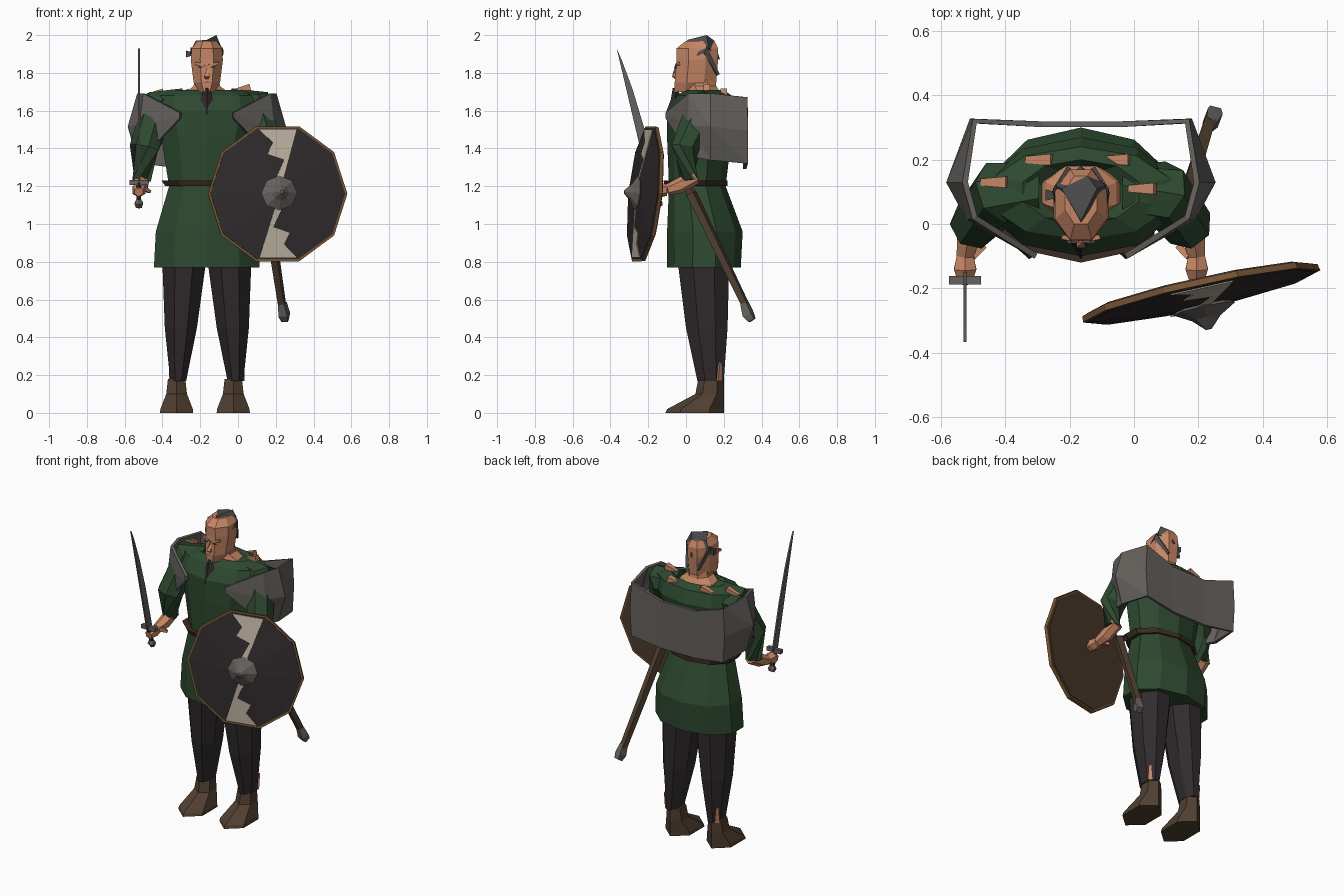
import bpy, bmesh
from math import sin, cos, pi
from mathutils import Vector, Matrix

if "Cube" in bpy.data.objects:
    bpy.data.objects.remove(bpy.data.objects["Cube"])

# The body stands left of the shield; every part is built about the body centre line
BODY_CENTRE = Vector((-.165, 0, 0))


def material(name, *rgb):
    mat = bpy.data.materials.new(name)
    mat.use_nodes = True
    mat.diffuse_color = (*rgb, 1)
    mat.node_tree.nodes["Principled BSDF"].inputs["Base Color"].default_value = (*rgb, 1)
    return mat


skin = material("skin", .56, .24, .13)
green = material("tunic_green", .027, .067, .03)
dark = material("dark_cloth", .03, .024, .026)
grey = material("cape_grey", .13, .12, .11)
brown = material("leather_brown", .08, .05, .03)
cream = material("shield_cream", .5, .44, .35)
tan = material("rim_tan", .18, .09, .035)
hair = material("hair_grey", .075, .073, .075)
belt_brown = material("belt_brown", .045, .024, .017)


def finish(name, bm, mat):
    bmesh.ops.recalc_face_normals(bm, faces=bm.faces)
    mesh = bpy.data.meshes.new(name)
    bm.to_mesh(mesh)
    bm.free()
    mesh.materials.append(mat)
    part = bpy.data.objects.new(name, mesh)
    part.location = BODY_CENTRE
    bpy.context.collection.objects.link(part)
    return part


def bridge(name, rings, mat):
    """Join closed rings of points and cap both ends."""
    bm = bmesh.new()
    loops = [[bm.verts.new(point) for point in ring] for ring in rings]
    for low, high in zip(loops, loops[1:]):
        for i in range(len(low)):
            bm.faces.new((low[i - 1], low[i], high[i], high[i - 1]))
    bm.faces.new(loops[0])
    bm.faces.new(loops[-1])
    return finish(name, bm, mat)


def loft(name, rings, mat, sides=8, phase=.5, x=0, lean=0, matrix=Matrix()):
    """Each ring is (height, half width, front, back)."""
    angles = [2 * pi * (i + phase) / sides for i in range(sides)]
    wide = max(cos(a) for a in angles)
    deep = max(sin(a) for a in angles)
    bridge(name, [[matrix @ Vector((x + lean * z + half * cos(a) / wide,
                                    (front + back + (back - front) * sin(a) / deep) / 2, z))
                   for a in angles] for z, half, front, back in rings], mat)


def tube(name, path, mat, sides=4, mirror=1):
    """Each path point is (x, y, z, radius)."""
    points = [Vector((mirror * x, y, z)) for x, y, z, radius in path]
    rings = []
    for i, point in enumerate(points):
        along = points[min(i + 1, len(points) - 1)] - points[max(i - 1, 0)]
        turn = along.to_track_quat("Z", "Y")
        angles = [2 * pi * (k + .5) / sides for k in range(sides)]
        rings.append([point + path[i][-1] * (turn @ Vector((cos(a), sin(a), 0))) for a in angles])
    bridge(name, rings, mat)


def plate(name, outline, thickness, mat):
    points = [Vector(point) for point in outline]
    bridge(name, [points, [point + Vector(thickness) for point in points]], mat)


def face_mark(name, x, z, width, height):
    """A thin diamond on the front of the face."""
    outline = [(x - width, -.06, z), (x, -.06, z + height), (x + width, -.06, z), (x, -.06, z - height)]
    plate(name, outline, (0, .009, 0), hair)


# Tunic and belt
loft("tunic", [(.77, .28, -.1, .29), (.96, .27, -.1, .3), (1.2, .2, -.09, .21), (1.45, .24, -.1, .24),
               (1.6, .29, -.1, .27), (1.68, .28, -.05, .24), (1.71, .18, 0, .2), (1.67, .1, 0, .18)],
     green, sides=10)
loft("belt", [(1.2, .22, -.11, .22), (1.23, .24, -.12, .22)], belt_brown, sides=10)

# Neck, head and bare skin at the collar
loft("neck", [(1.65, .14, .03, .18), (1.7, .11, .01, .18), (1.73, .07, 0, .16), (1.8, .06, 0, .15)], skin)
loft("head", [(1.7, .04, -.06, .12), (1.75, .07, -.06, .16), (1.87, .085, -.05, .17),
              (1.93, .08, -.05, .17), (1.97, .05, 0, .15)], skin)
for x, y, z in ((-.13, .2, 1.7), (.11, .2, 1.7), (.19, .11, 1.725), (-.27, .13, 1.7)):
    tube("bare_shoulder", [(x - .04, y, z - .02, .015), (x + .04, y, z, .025)], skin)
tube("nose", [(0, -.05, 1.84, .01), (0, -.06, 1.78, .02), (0, -.05, 1.77, .01)], skin)
loft("beard", [(1.72, .01, -.07, -.04), (1.66, .035, -.08, -.03), (1.58, .01, -.11, -.08)],
     dark, sides=4, phase=0)
face_mark("mouth", 0, 1.75, .025, .004)
for side in (-1, 1):
    face_mark("eye", side * .03, 1.83, .014, .006)
    tube("brow", [(.01, -.05, 1.84, .01), (.06, -.04, 1.85, .01)], skin, mirror=side)
    tube("side_lock", [(.07, .02, 1.88, .01), (.07, .1, 1.92, .025), (.04, .17, 1.79, .01)],
         hair, mirror=side)

# Hair swept to one side, and a loose tuft
bridge("hair_crest", [[(0, -.04, 1.93), (.08, .12, 1.93), (0, .18, 1.87), (-.08, .12, 1.93)],
                      [(0, .01, 1.975), (.05, .11, 2), (.02, .15, 1.97), (-.06, .11, 1.97)]], hair)
tube("hair_tuft", [(-.07, .09, 1.9, .01), (-.11, .09, 1.9, .025)], hair)

for side in (-1, 1):
    # Legs and boots
    loft("trouser_leg", [(.17, .042, .06, .2), (.45, .085, 0, .22), (.85, .12, -.05, .23)],
         dark, x=side * .16, lean=side * -.05)
    tube("bare_ankle", [(.18, .17, .17, .02), (.19, .18, .27, .01)], skin, mirror=side)
    loft("boot", [(0, .088, -.11, .2), (.02, .086, -.1, .2), (.1, .055, .05, .2), (.18, .046, .065, .2)],
         brown, sides=6, x=side * .15 - .01)
    # Arms
    tube("sleeve", [(.13, .1, 1.63, .09), (.25, .1, 1.63, .1), (.33, 0, 1.4, .08), (.345, .02, 1.23, .05)],
         green, sides=7, mirror=side)
    tube("forearm", [(.34, .05, 1.25, .04), (.35, -.04, 1.2, .04), (.36, -.1, 1.18, .03)],
         skin, sides=6, mirror=side)
    tube("hand", [(.36, -.1, 1.18, .03), (.36, -.14, 1.18, .04), (.36, -.18, 1.17, .025)],
         skin, sides=6, mirror=side)
    tube("thumb", [(.34, -.1, 1.19, .02), (.3, -.07, 1.17, .01)], skin, mirror=side)

# Cape: a mirrored band around the back and shoulders, pointed at the chest and
# bulging at the sides; each column is (half width, y, top, bottom, bulge)
half_band = [(.14, -.1, 1.59, 1.56, 0), (.33, .02, 1.69, 1.36, .02), (.36, .13, 1.69, 1.34, .05),
             (.33, .32, 1.67, 1.32, .01), (.12, .31, 1.6, 1.29, 0)]
bm = bmesh.new()
columns = []
for side, half in ((-1, half_band), (1, half_band[::-1])):
    for x, y, top, bottom, bulge in half:
        middle = (top + bottom) / 2
        columns.append([bm.verts.new((side * width, y, z)) for width, z in
                        ((x, top), (x + bulge, middle), (x, bottom))])
for left, right in zip(columns, columns[1:]):
    for row in (0, 1):
        bm.faces.new((left[row], right[row], left[row + 1]))
        bm.faces.new((right[row], right[row + 1], left[row + 1]))
cape = finish("shoulder_cape", bm, grey)
thickness = cape.modifiers.new("Thickness", "SOLIDIFY")
thickness.thickness = .018
thickness.offset = 0

# Sword, leaning forward from the right hand, with one curved edge
sword_x = -.36
steps = (0, .4, .7, .9)
front_edge = [(sword_x - .005, -.2 - .167 * t, 1.22 + .71 * t) for t in (*steps, 1)]
back_edge = [(x, y + .05 * (1 - t ** 3), z) for t, (x, y, z) in zip(steps, front_edge)]
plate("sword_blade", front_edge + back_edge[::-1], (.01, 0, 0), grey)
tube("sword_guard", [(sword_x + end, -.175, 1.22, .018) for end in (-.05, .05)], grey)
tube("sword_grip", [(sword_x, -.18, 1.22, .014), (sword_x, -.15, 1.12, .014)], belt_brown, sides=6)
tube("sword_pommel", [(sword_x, -.15, 1.13, .015), (sword_x, -.15, 1.11, .026), (sword_x, -.14, 1.09, .018)],
     grey, sides=6)

# Scabbard, hanging back from the belt
tube("scabbard", [(.24, .01, 1.2, .02), (.31, .03, 1.16, .03), (.4, .32, .56, .024)], brown)
tube("scabbard_tip", [(.4, .31, .58, .025), (.41, .33, .52, .035), (.415, .35, .49, .025)], grey)

# Shield, built flat and then turned into place
across = Vector((1, .22, 0)).normalized()
upward = Vector((0, .1, 1)).normalized()
outward = across.cross(upward).normalized()
place = Matrix((across, upward, outward)).transposed().to_4x4()
place.translation = (.375, -.225, 1.16)


def disc(name, rings, mat, sides=10):
    rings = [(depth, radius, -.95 * radius, .95 * radius) for depth, radius in rings]
    loft(name, rings, mat, sides, phase=0, matrix=place)


disc("shield_rim", [(-.02, .374), (0, .378)], tan)
disc("shield_back", [(-.025, .36), (-.015, .36)], brown)
disc("shield_face", [(-.01, .365), (.003, .365), (.035, .05)], dark)
disc("shield_boss", [(.02, .07), (.04, .098), (.07, .045), (.105, .01)], grey, sides=8)
outline = [(-.1, .34), (-.03, .27), (-.06, .21), (.03, .18), (-.02, .07), (.02, .07), (.1, .34)]
for side in (-1, 1):
    plate("shield_mark", [place @ Vector((side * u, side * v, .005 + .11 * (.34 - v))) for u, v in outline],
          outward * .004, cream)
